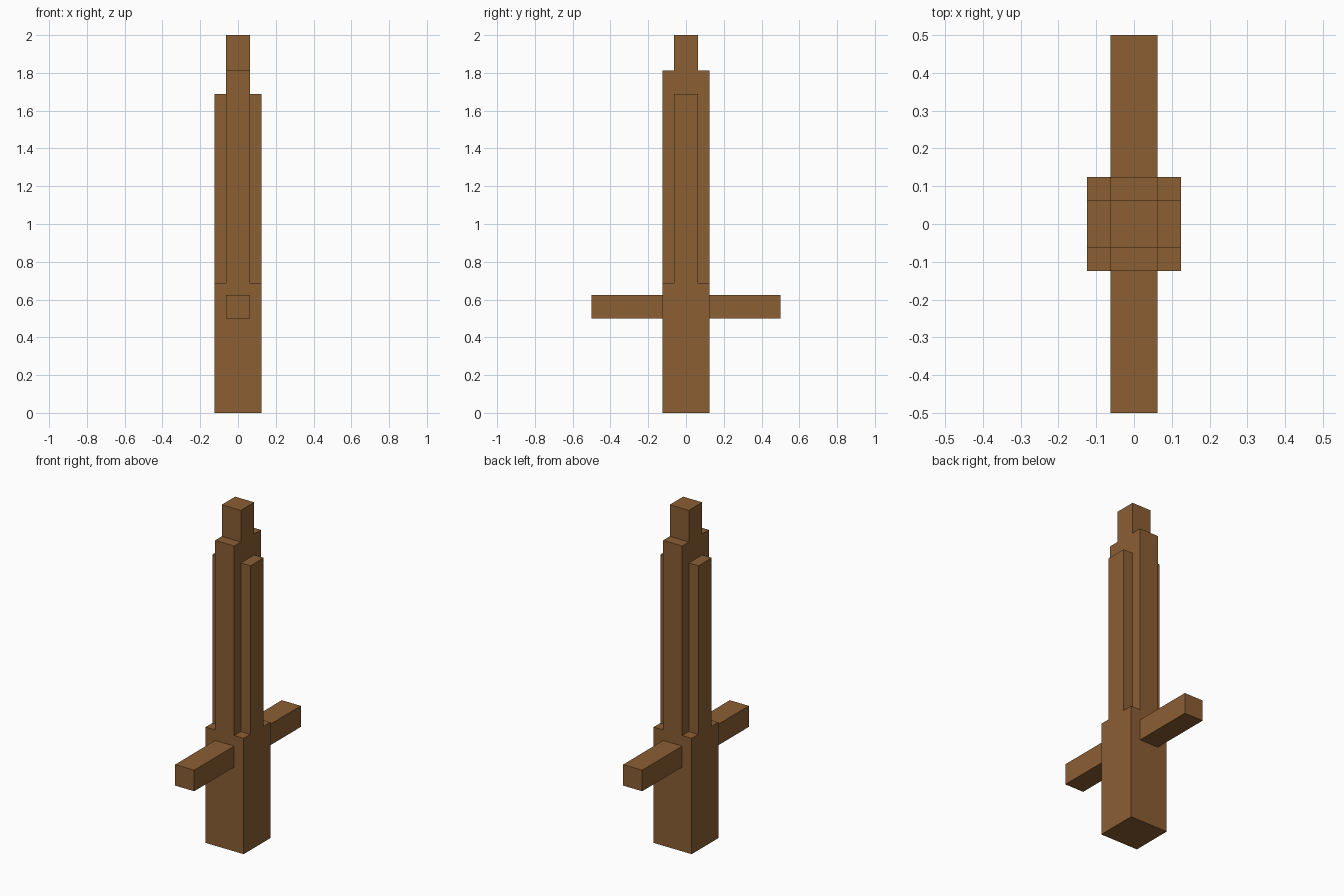
import bpy

cube = bpy.data.objects.get("Cube")
if cube:
    bpy.data.objects.remove(cube, do_unlink=True)

# Single wood colour
wood = bpy.data.materials.new("brown_wood")
wood.use_nodes = True
colour = (0.258, 0.112, 0.034, 1.0)
wood.diffuse_color = colour
bsdf = next(n for n in wood.node_tree.nodes if n.type == 'BSDF_PRINCIPLED')
bsdf.inputs["Base Color"].default_value = colour
bsdf.inputs["Roughness"].default_value = 0.8


def box(name, low, high):
    """Flat-shaded box between two opposite corners."""
    bpy.ops.mesh.primitive_cube_add(size=1)
    ob = bpy.context.object
    ob.name = ob.data.name = name
    for v in ob.data.vertices:
        v.co = [(a + b) / 2 + c * (b - a) for a, b, c in zip(low, high, v.co)]
    ob.data.materials.append(wood)
    return ob


U = 0.0625          # half the thickness of a bar
W = 2 * U           # half the width of the base
BASE_TOP = 0.6875

# Square base and the slim core rising from it to the tip
box("base", (-W, -W, 0), (W, W, BASE_TOP))
box("core", (-U, -U, BASE_TOP), (U, U, 2.0))

# Tall fins at front and back, with the crossbar arms below them
for name, s in (("front", -1), ("back", 1)):
    y0, y1 = sorted((s * U, s * W))
    box(name + "_fin", (-U, y0, BASE_TOP), (U, y1, 1.8125))
    y0, y1 = sorted((s * W, s * 0.5))
    box(name + "_crossbar_arm", (-U, y0, 0.5), (U, y1, 0.625))

# Shorter fins at the sides
for name, s in (("right", -1), ("left", 1)):
    x0, x1 = sorted((s * U, s * W))
    box(name + "_fin", (x0, -U, BASE_TOP), (x1, U, 1.6875))
